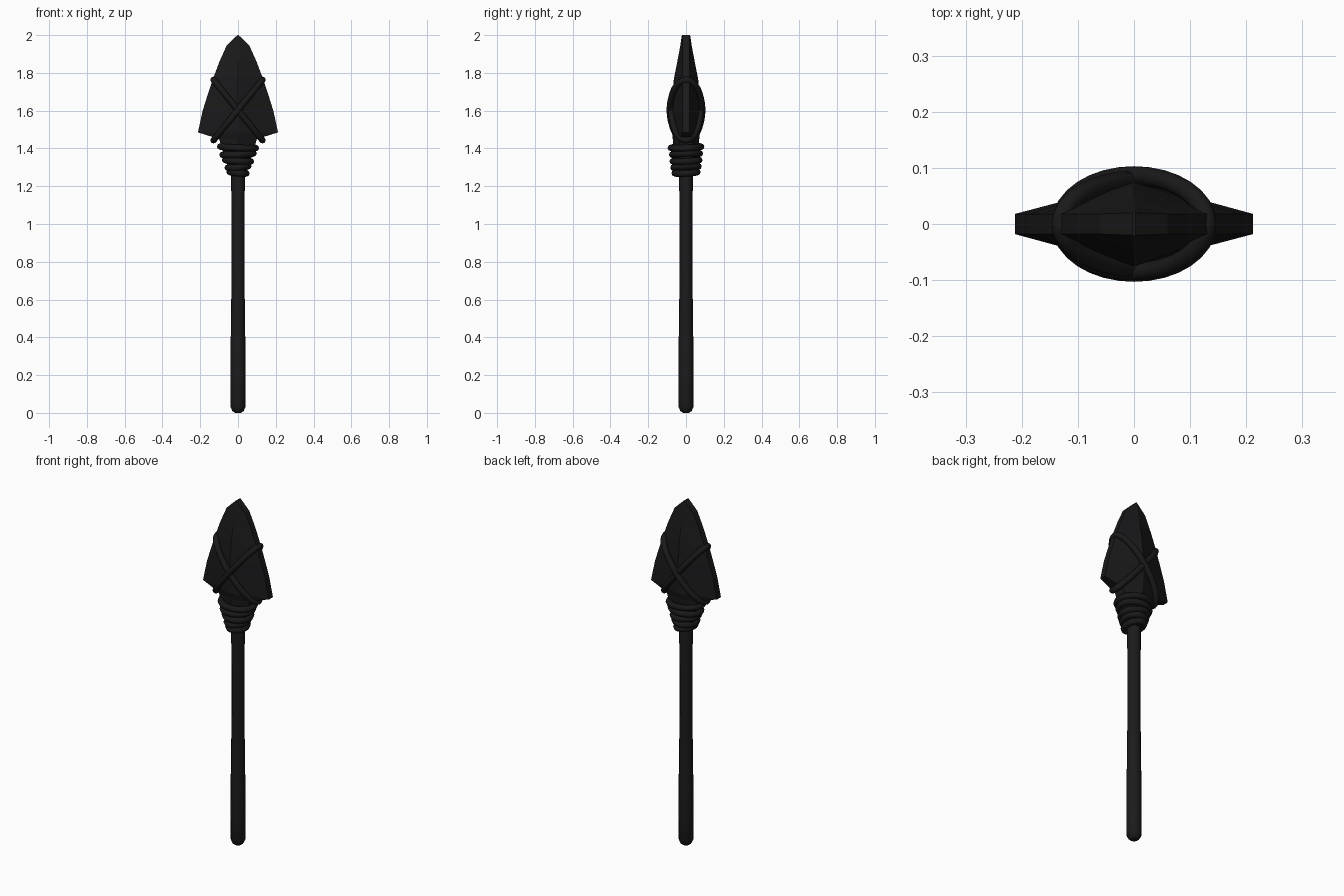
import bpy, bmesh
from math import sin, cos, pi
from mathutils import Vector

if "Cube" in bpy.data.objects:
    bpy.data.objects.remove(bpy.data.objects["Cube"])


def material(name, color):
    m = bpy.data.materials.new(name)
    m.diffuse_color = (*color, 1)
    m.use_nodes = True
    m.node_tree.nodes["Principled BSDF"].inputs["Base Color"].default_value = m.diffuse_color
    return m


wood = material("dark_wood", (0.012, 0.011, 0.011))
stone = material("dark_stone", (0.01, 0.01, 0.011))
cord = material("dark_cord", (0.01, 0.01, 0.01))


def loft(name, rings, mat, closed=False, smooth=False):
    """Skin equal-sized point rings; closed joins the last ring to the first."""
    bm = bmesh.new()
    vr = [[bm.verts.new(p) for p in r] for r in rings]
    n = len(vr[0])
    for i in range(len(vr) if closed else len(vr) - 1):
        a, b = vr[i], vr[(i + 1) % len(vr)]
        for j in range(n):
            k = (j + 1) % n
            bm.faces.new((a[j], a[k], b[k], b[j]))
    if not closed:
        bm.faces.new(vr[0][::-1])
        bm.faces.new(vr[-1])
    bmesh.ops.recalc_face_normals(bm, faces=bm.faces)
    for f in bm.faces:
        f.smooth = smooth
    me = bpy.data.meshes.new(name)
    bm.to_mesh(me)
    bm.free()
    me.materials.append(mat)
    ob = bpy.data.objects.new(name, me)
    bpy.context.collection.objects.link(ob)
    return ob


def cord_loop(name, rx, ry, z, r, tilt=0.0, lean=0.0, steps=32, sides=8):
    """Elliptical cord ring; tilt raises +x, lean raises +y."""
    rings = []
    for i in range(steps):
        a = 2 * pi * i / steps
        c = Vector((rx * cos(a), ry * sin(a), z + tilt * cos(a) + lean * sin(a)))
        t = Vector((-rx * sin(a), ry * cos(a), -tilt * sin(a) + lean * cos(a))).normalized()
        u = (Vector((0, 0, 1)) - t * t.z).normalized()
        v = t.cross(u)
        rings.append([c + r * (cos(b) * u + sin(b) * v)
                      for b in (2 * pi * k / sides for k in range(sides))])
    return loft(name, rings, cord, closed=True, smooth=True)


# Shaft: thicker grip, rounded butt
shaft = [(0.0, .016), (.01, .03), (.032, .04), (.2, .0405), (.35, .04),
         (.45, .037), (.75, .0345), (1.0, .034), (1.2, .036), (1.32, .036)]
loft("shaft", [[(r * cos(2 * pi * k / 12), r * sin(2 * pi * k / 12), z) for k in range(12)]
               for z, r in shaft], wood, smooth=True)
bpy.context.view_layer.objects.active = bpy.data.objects["shaft"]
bpy.data.objects["shaft"].select_set(True)
bpy.ops.object.shade_smooth_by_angle()

# Blade: six-sided sections (height, half width, half edge, half ridge thickness)
blade = [(1.26, .042, .03, .055), (1.35, .07, .032, .065), (1.45, .10, .034, .07),
         (1.485, .212, .018, .074), (1.60, .187, .018, .076), (1.67, .165, .018, .074),
         (1.77, .132, .018, .064), (1.86, .098, .018, .046), (1.945, .06, .018, .03),
         (2.0, .003, .02, .022)]
loft("blade", [[(-w, -e, z), (0, -t, z), (w, -e, z), (w, e, z), (0, t, z), (-w, e, z)]
               for z, w, e, t in blade], stone)

# Crossed bindings over the blade
cord_loop("cross_binding_left", .13, .078, 1.603, .017, tilt=-.16)
cord_loop("cross_binding_right", .13, .086, 1.603, .017, tilt=.16)

# Stacked wraps on the neck
wraps = [(1.272, .044, .06), (1.302, .054, .066), (1.335, .068, .07),
         (1.37, .082, .073), (1.406, .094, .08)]
for i, (z, rx, ry) in enumerate(wraps):
    s = 1 if i % 2 else -1
    cord_loop(f"neck_wrap_{i + 1}", rx, ry, z, .0175, tilt=.004 * s, lean=.003)
